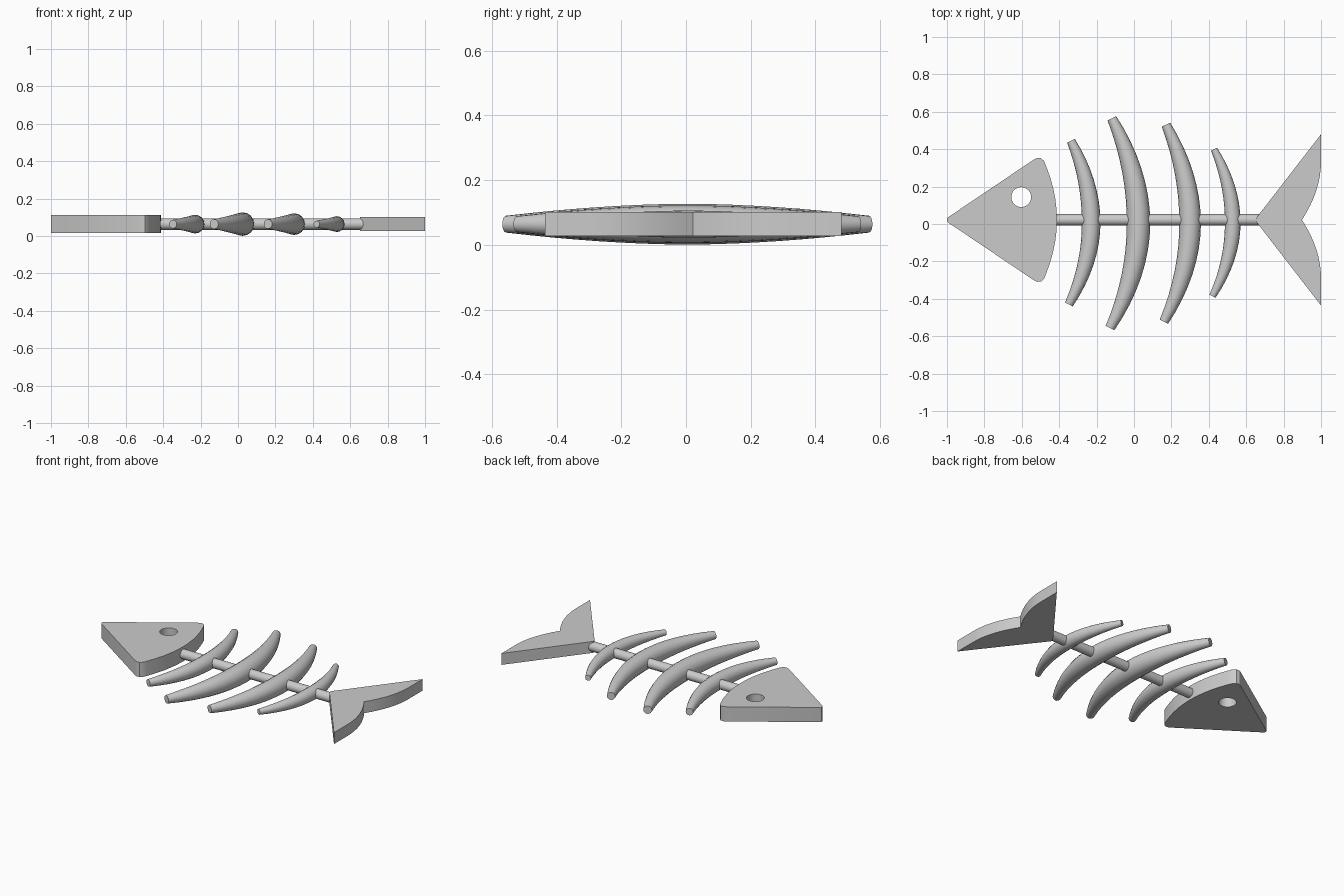
import bpy, math

if "Cube" in bpy.data.objects:
    bpy.data.objects.remove(bpy.data.objects["Cube"])

YC, ZC = 0.022, 0.064   # spine axis


def make_curve(name, splines, dims, closed):
    """Poly curve from lists of (x, y, z, radius); returns the linked object."""
    cu = bpy.data.curves.new(name, 'CURVE')
    cu.dimensions = dims
    for pts in splines:
        s = cu.splines.new('POLY')
        s.points.add(len(pts) - 1)
        for p, (x, y, z, r) in zip(s.points, pts):
            p.co = (x, y, z, 1)
            p.radius = r
        s.use_cyclic_u = closed
        s.use_smooth = not closed
    ob = bpy.data.objects.new(name, cu)
    bpy.context.collection.objects.link(ob)
    return ob


def to_mesh(ob, angle):
    bpy.ops.object.select_all(action='DESELECT')
    ob.select_set(True)
    bpy.context.view_layer.objects.active = ob
    bpy.ops.object.convert(target='MESH')
    bpy.ops.object.shade_smooth_by_angle(angle=math.radians(angle))


def plate(name, outlines, z0, z1):
    """Flat extruded plate; inner outlines become holes."""
    ob = make_curve(name, [[(x, y, 0, 1) for x, y in o] for o in outlines], '2D', True)
    ob.data.fill_mode = 'BOTH'
    ob.data.extrude = (z1 - z0) / 2
    ob.location.z = (z0 + z1) / 2
    to_mesh(ob, 25)


def tube(name, pts):
    """Capped round rod with a radius at each point."""
    ob = make_curve(name, [pts], '3D', False)
    ob.data.bevel_depth = 1.0
    ob.data.bevel_resolution = 6
    ob.data.use_fill_caps = True
    to_mesh(ob, 40)


def mirrored(half):
    """Close a half outline by mirroring it about the spine axis."""
    return half + [(x, 2 * YC - y) for x, y in reversed(half) if abs(y - YC) > 1e-5]


# Head: wedge with rounded corners, bowed back edge and a round eye hole
head = [(-1.0, YC + 0.006), (-0.994, YC + 0.014), (-0.535, 0.345), (-0.519, 0.353),
        (-0.497, 0.352), (-0.481, 0.337), (-0.47, 0.31)]
head += [(-0.412 - 0.058 * k * k, YC + 0.288 * k) for k in (0.8, 0.6, 0.4, 0.2, 0.0)]
eye = [(-0.603 + 0.053 * math.cos(a), 0.144 + 0.053 * math.sin(a))
       for a in (2 * math.pi * i / 32 for i in range(32))]
plate("head", [mirrored(head), eye], 0.016, 0.112)

# Tail: forked fin with curved notch
tail = [(0.652, YC + 0.008), (1.0, 0.48)]
tail += [(1 - 0.102 * (i / 8) ** 2, YC + 0.313 * (1 - i / 8)) for i in range(9)]
plate("tail", [mirrored(tail)], 0.027, 0.102)

# Spine
tube("spine", [(-0.43, YC, ZC, 0.031), (0.67, YC, ZC, 0.031)])

# Ribs: (top end), middle x, (bottom end), middle radius, end radius
ribs = [((-0.337, 0.445), -0.229, (-0.348, -0.430), 0.050, 0.023),
        ((-0.118, 0.565), 0.024, (-0.128, -0.556), 0.063, 0.026),
        ((0.171, 0.531), 0.300, (0.160, -0.522), 0.058, 0.025),
        ((0.428, 0.400), 0.528, (0.420, -0.386), 0.042, 0.018)]
for n, (top, mx, bot, rm, re) in enumerate(ribs, 1):
    pts = []
    for i in range(17):
        t = i / 8 - 1
        end = top if t > 0 else bot
        x = mx + (end[0] - mx) * t * t
        y = bot[1] + (top[1] - bot[1]) * (t + 1) / 2
        pts.append((x, y, ZC, rm + (re - rm) * abs(t) ** 1.8))
    tube(f"rib_{n}", pts)
